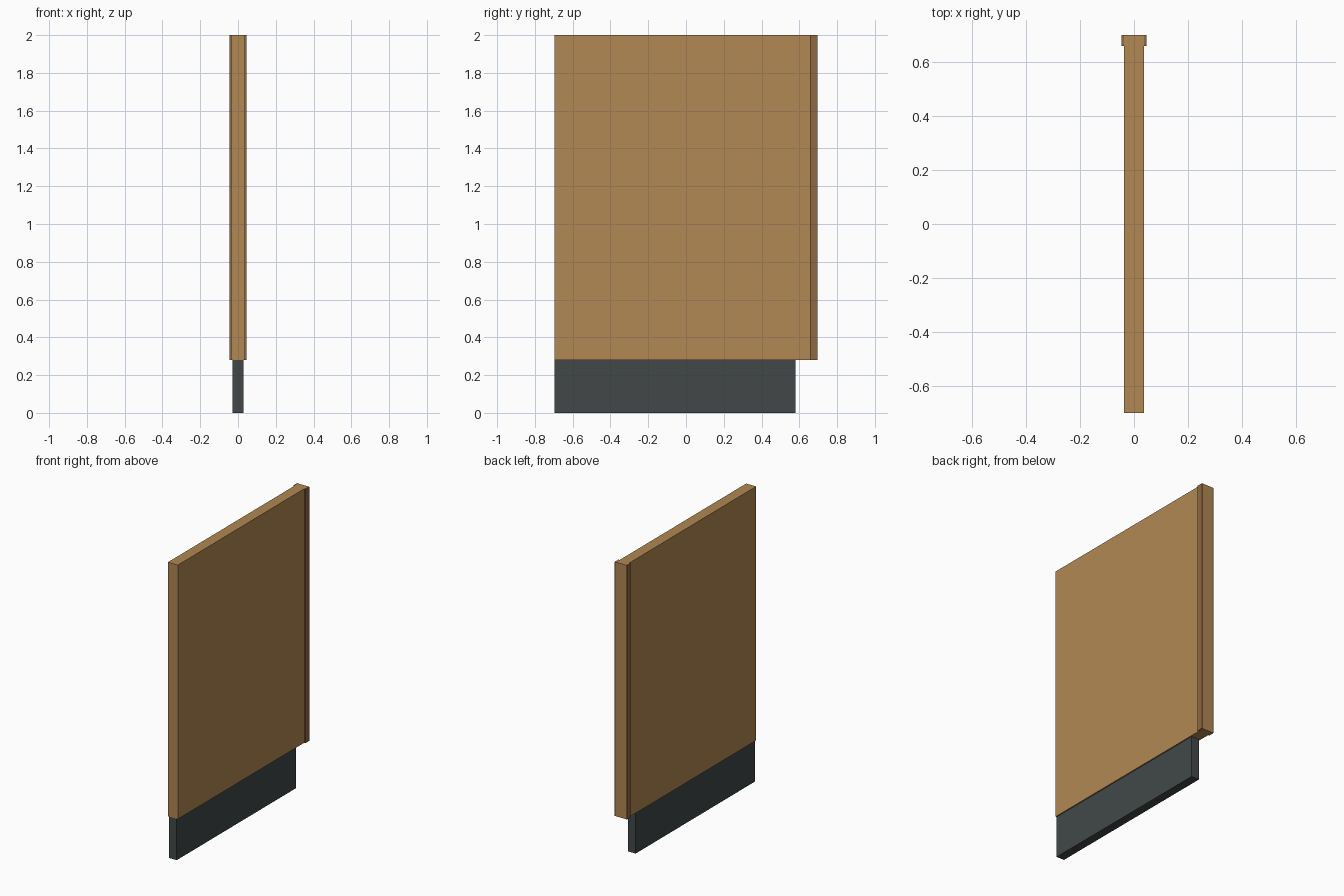
import bpy

if "Cube" in bpy.data.objects:
    bpy.data.objects.remove(bpy.data.objects["Cube"])


def material(name, rgb):
    m = bpy.data.materials.new(name)
    m.diffuse_color = (*rgb, 1.0)
    m.use_nodes = True
    m.node_tree.nodes["Principled BSDF"].inputs["Base Color"].default_value = m.diffuse_color
    return m


def box(name, x, y, z, mat):
    """Axis-aligned box from (min, max) ranges."""
    bpy.ops.mesh.primitive_cube_add(size=1)
    ob = bpy.context.object
    ob.name = name
    ob.location = [(a + b) / 2 for a, b in (x, y, z)]
    ob.scale = [b - a for a, b in (x, y, z)]
    bpy.ops.object.transform_apply(location=True, rotation=False, scale=True)
    ob.data.materials.append(mat)
    return ob


wood = material("light wood", (0.434, 0.246, 0.084))
trim = material("dark wood", (0.275, 0.138, 0.054))
grey = material("charcoal", (0.054, 0.064, 0.064))

HALF = 0.697   # half depth
PANEL = 0.037  # half thickness of the panel
BASE_TOP = 0.28

# Main upright panel
box("panel", (-PANEL, PANEL), (-HALF, HALF), (BASE_TOP, 2.0), wood)

# Recessed plinth, shorter at the back
box("plinth", (-0.029, 0.029), (-HALF, 0.58), (0.0, BASE_TOP), grey)

# Raised edge trim along the back on both sides
for side, name in ((-1, "left_edge_trim"), (1, "right_edge_trim")):
    x = sorted((side * PANEL, side * 0.046))
    box(name, x, (0.657, HALF), (BASE_TOP, 2.0), trim)
